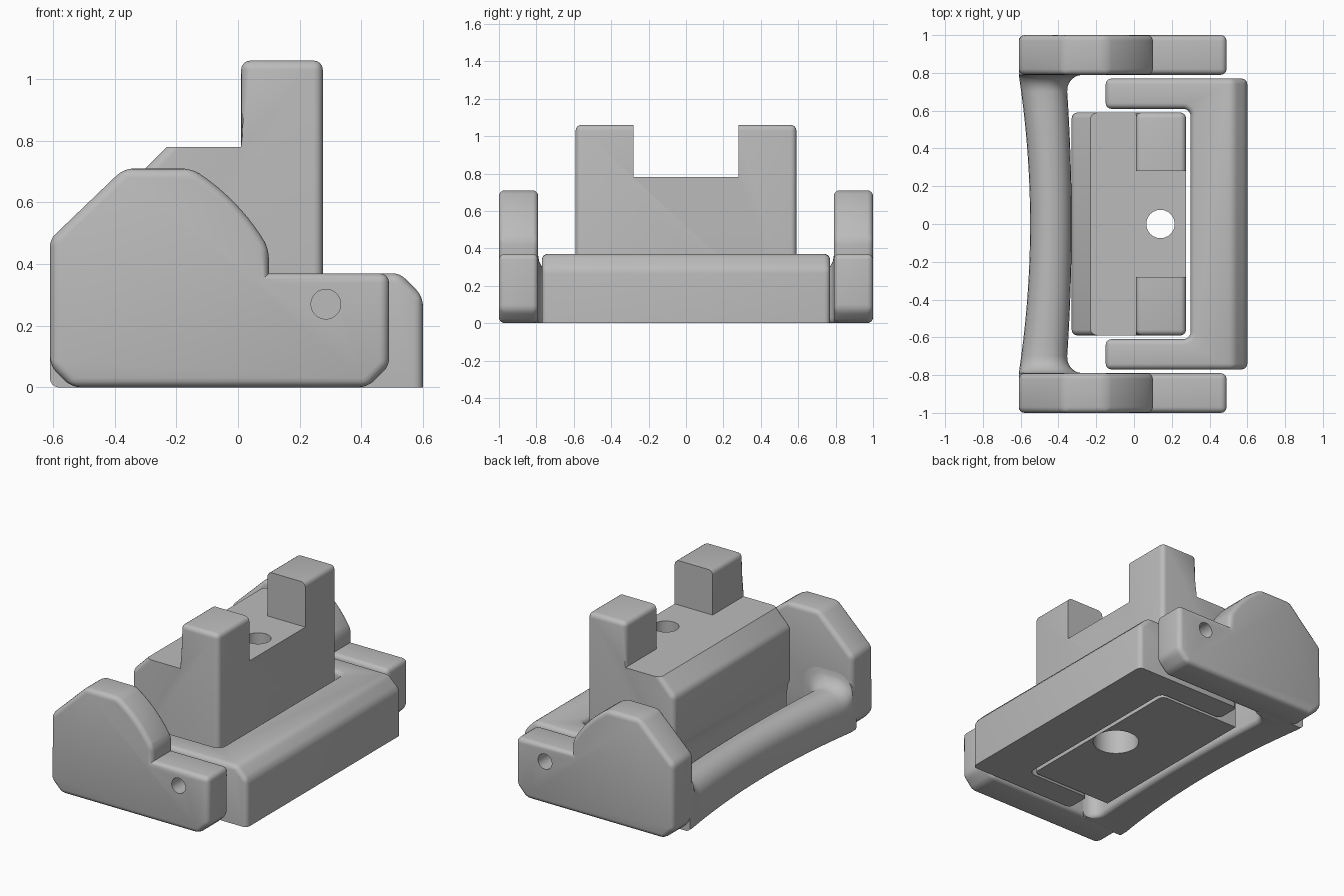
import bpy, bmesh, math
from mathutils import Matrix, Vector

old = bpy.data.objects.get("Cube")
if old:
    bpy.data.objects.remove(old, do_unlink=True)

grey = bpy.data.materials.new("plain_grey")
grey.use_nodes = True
COLOUR = (0.5, 0.5, 0.5, 1)
grey.diffuse_color = COLOUR
grey.node_tree.nodes["Principled BSDF"].inputs["Base Color"].default_value = COLOUR


def make(name, bm):
    bmesh.ops.recalc_face_normals(bm, faces=bm.faces)
    me = bpy.data.meshes.new(name)
    bm.to_mesh(me)
    bm.free()
    me.materials.append(grey)
    ob = bpy.data.objects.new(name, me)
    bpy.context.collection.objects.link(ob)
    return ob


def prism(points, vec):
    """Extrude a closed outline of 3D points along vec."""
    bm = bmesh.new()
    face = bm.faces.new([bm.verts.new(p) for p in points])
    ext = bmesh.ops.extrude_face_region(bm, geom=[face])
    moved = [g for g in ext["geom"] if isinstance(g, bmesh.types.BMVert)]
    bmesh.ops.translate(bm, verts=moved, vec=vec)
    bmesh.ops.recalc_face_normals(bm, faces=bm.faces)
    return bm


def round_edges(bm, radius, keep=lambda e: True):
    """Round the convex sharp edges that pass the rule."""
    edges = [e for e in bm.edges
             if e.calc_face_angle_signed(0) > math.radians(30) and keep(e)]
    bmesh.ops.bevel(bm, geom=edges, offset=radius, segments=4, profile=0.5,
                    affect='EDGES', clamp_overlap=True)


def on_floor(e):
    return all(v.co.z < 0.001 for v in e.verts)


def cut(ob, bm):
    """Subtract a temporary solid."""
    tool = make("cutter", bm)
    tool.hide_render = True
    mod = ob.modifiers.new("cut", 'BOOLEAN')
    mod.operation, mod.object, mod.solver = 'DIFFERENCE', tool, 'EXACT'
    bpy.context.view_layer.objects.active = ob
    bpy.ops.object.modifier_apply(modifier=mod.name)
    bpy.data.objects.remove(tool, do_unlink=True)


def cylinder(radius, depth, centre, axis='Z'):
    bm = bmesh.new()
    mat = Matrix.Translation(centre)
    if axis == 'Y':
        mat = mat @ Matrix.Rotation(math.pi / 2, 4, 'X')
    bmesh.ops.create_cone(bm, cap_ends=True, segments=48, radius1=radius,
                          radius2=radius, depth=depth, matrix=mat)
    return bm


def box(size, centre):
    bm = bmesh.new()
    bmesh.ops.create_cube(bm, size=1, matrix=Matrix.Translation(centre)
                          @ Matrix.Diagonal((*size, 1)))
    return bm


# Side cheeks with a curved shoulder and a blind pin hole
cheek = [(-0.61, 0.07), (-0.54, 0), (0.42, 0), (0.49, 0.07), (0.49, 0.37),
         (0.10, 0.37), (0.10, 0.45)]
for i in range(1, 12):
    t = i / 12
    a, b, c = Vector((0.10, 0.45)), Vector((0.01, 0.61)), Vector((-0.15, 0.71))
    cheek.append(tuple(a * (1 - t) ** 2 + b * 2 * t * (1 - t) + c * t * t))
cheek += [(-0.15, 0.71), (-0.37, 0.71), (-0.61, 0.48)]
parts = []
for side, name in ((-1, "front_cheek"), (1, "back_cheek")):
    bm = prism([(x, side * 0.79, z) for x, z in cheek], (0, side * 0.21, 0))
    round_edges(bm, 0.035)
    ob = make(name, bm)
    cut(ob, cylinder(0.048, 0.36, (0.285, side, 0.27), 'Y'))
    parts.append(ob)


# Bowed grip bar that flares into the cheeks
def bar_ring(y):
    d, r = max(0.0, 0.79 - abs(y)), 0.09
    flare = r - math.sqrt(r * r - (r - d) ** 2) if d < r else 0
    u = min(abs(y) / 0.79, 1) ** 2
    left, right = -0.55 - 0.06 * u, -0.33 - 0.03 * u + flare
    top = 0.27 + flare
    ring = []
    for cx, cz, rad, start in ((right, top, 0.11, 0), (left, top, 0.11, 90),
                               (left, 0, 0.03, 180), (right, 0, 0.03, 270)):
        ox = cx - rad if cx == right else cx + rad
        oz = cz - rad if cz == top else cz + rad
        for k in range(7):
            ang = math.radians(start + 15 * k)
            ring.append((ox + rad * math.cos(ang), y, oz + rad * math.sin(ang)))
    return ring


half = [0.07 * i for i in range(11)] + [0.72, 0.74, 0.755, 0.77, 0.78, 0.786, 0.79, 0.83]
bm = bmesh.new()
rings = [[bm.verts.new(p) for p in bar_ring(y)]
         for y in [-h for h in half[:0:-1]] + half]
for r0, r1 in zip(rings, rings[1:]):
    for i in range(len(r0)):
        j = (i + 1) % len(r0)
        bm.faces.new((r0[i], r0[j], r1[j], r1[i]))
bm.faces.new(rings[0])
bm.faces.new(rings[-1])
parts.append(make("grip_bar", bm))

# U-shaped bracket with a filleted inside corner and chamfered outer edge
inner = [(0.26 + 0.04 * math.sin(math.radians(a)), 0.57 + 0.04 * math.cos(math.radians(a)))
         for a in range(0, 91, 15)]
upper = [(0.60, 0.77), (-0.15, 0.77), (-0.15, 0.61)] + inner
outline = upper + [(x, -y) for x, y in reversed(upper)]
bm = prism([(x, y, 0) for x, y in outline], (0, 0, 0.37))
lip = [e for e in bm.edges if all(v.co.x > 0.59 and v.co.z > 0.36 for v in e.verts)]
bmesh.ops.bevel(bm, geom=lip, offset=0.075, segments=1, affect='EDGES')
round_edges(bm, 0.03, lambda e: not on_floor(e))
parts.append(make("bracket", bm))

# Central block with two posts, a bolt hole and a counterbore
side = [(-0.29, 0), (0.275, 0), (0.275, 1.06), (0.01, 1.06), (0.01, 0.78),
        (-0.23, 0.78), (-0.33, 0.68), (-0.33, 0.37), (-0.30, 0.31), (-0.29, 0.24)]


def block_rule(e):
    mid = (e.verts[0].co + e.verts[1].co) / 2
    shelf = all(abs(v.co.z - 0.78) < 0.001 for v in e.verts)
    return not on_floor(e) and not shelf and mid.z > 0.4


bm = prism([(x, -0.59, z) for x, z in side], (0, 1.18, 0))
round_edges(bm, 0.04, block_rule)
block = make("block", bm)
cut(block, box((0.6, 0.56, 0.5), (0.14, 0, 1.03)))
cut(block, cylinder(0.075, 2, (0.14, 0, 0.5)))
cut(block, cylinder(0.135, 0.8, (0.14, 0, 0)))
parts.append(block)

# Smooth the rounded surfaces and keep real edges sharp
bpy.ops.object.select_all(action='DESELECT')
for ob in parts:
    ob.select_set(True)
bpy.context.view_layer.objects.active = parts[0]
bpy.ops.object.shade_smooth_by_angle(angle=math.radians(30))
